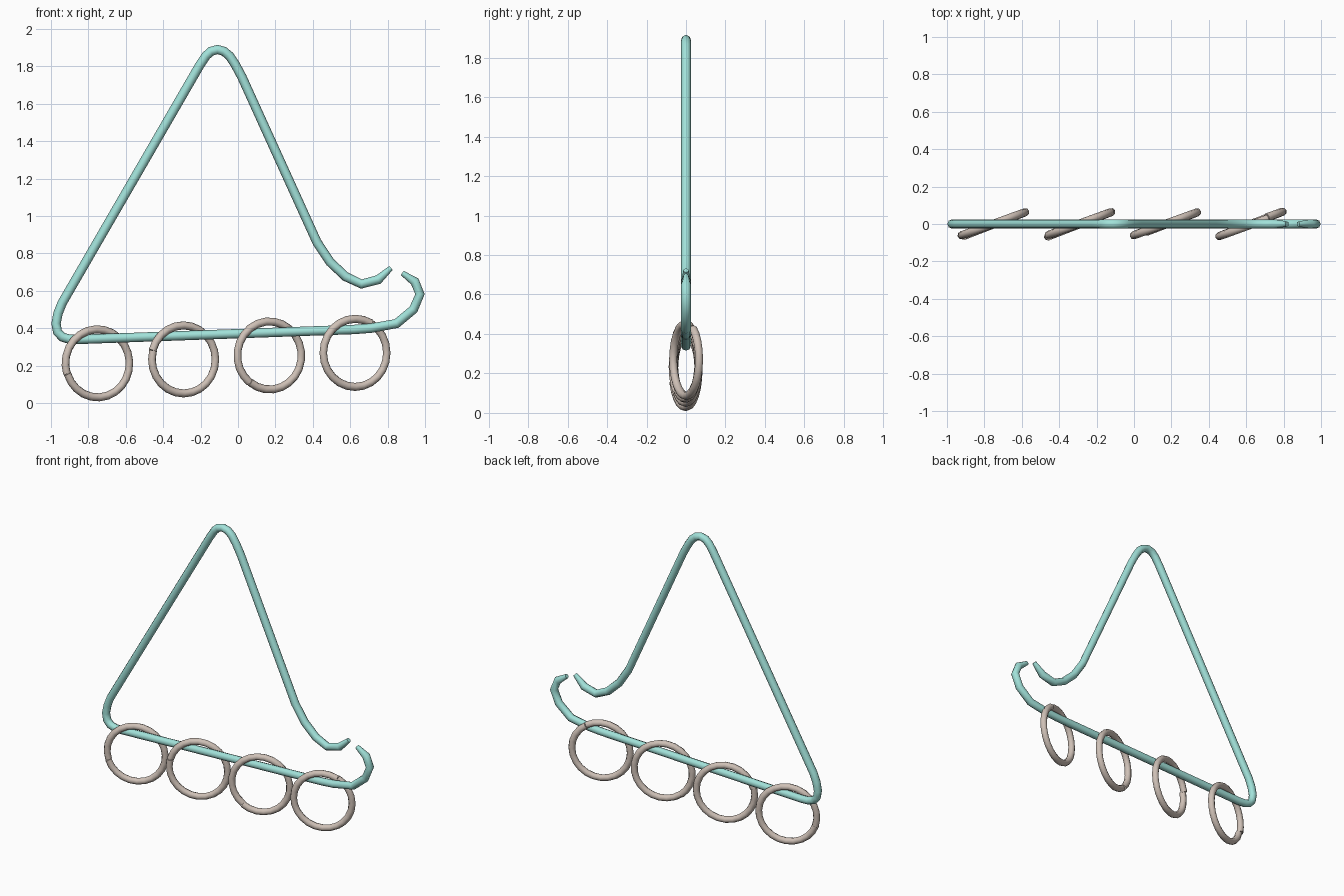
import bpy
import math

if "Cube" in bpy.data.objects:
    bpy.data.objects.remove(bpy.data.objects["Cube"])


def material(name, color):
    m = bpy.data.materials.new(name)
    m.diffuse_color = color
    m.use_nodes = True
    m.node_tree.nodes["Principled BSDF"].inputs["Base Color"].default_value = m.diffuse_color
    return m


def wire(name, points, depth, mat, res=2, taper=None):
    """Round wire swept along a list of 3D points."""
    cu = bpy.data.curves.new(name, 'CURVE')
    cu.dimensions = '3D'
    cu.bevel_depth = depth
    cu.bevel_resolution = res
    cu.use_fill_caps = True
    sp = cu.splines.new('POLY')
    sp.points.add(len(points) - 1)
    for p, co in zip(sp.points, points):
        p.co = (*co, 1)
    if taper:
        sp.points[0].radius = sp.points[-1].radius = taper
    sp.use_smooth = True
    cu.materials.append(mat)
    ob = bpy.data.objects.new(name, cu)
    bpy.context.collection.objects.link(ob)
    return ob


teal = material("teal", (0.36, 0.76, 0.70, 1))
tan = material("tan", (0.62, 0.53, 0.47, 1))

# Triangular holder wire: upper hook, apex, left corner, base, lower hook
profile = [
    (0.818, 0.722), (0.751, 0.660), (0.660, 0.636), (0.575, 0.676),
    (0.492, 0.754), (0.422, 0.860),
    (0.020, 1.745), (-0.015, 1.810), (-0.045, 1.855), (-0.075, 1.880),
    (-0.110, 1.890), (-0.145, 1.880), (-0.172, 1.855), (-0.205, 1.805),
    (-0.940, 0.535), (-0.962, 0.480), (-0.973, 0.425), (-0.965, 0.380),
    (-0.940, 0.353), (-0.905, 0.342), (-0.850, 0.340),
    (0.620, 0.393), (0.710, 0.400), (0.848, 0.425), (0.938, 0.500),
    (0.973, 0.582), (0.945, 0.650), (0.878, 0.695),
]
wire("triangle_holder", [(x, 0, z) for x, z in profile], 0.025, teal, taper=0.55)

# Split rings hung on the base, each with its seam turned to a different place
STEPS = 24
for i, (x, z, seam) in enumerate([(-0.751, 0.212, 198), (-0.291, 0.233, 165),
                                  (0.168, 0.254, 232), (0.626, 0.268, 60)]):
    pts = []
    for k in range(STEPS + 1):
        t = k / STEPS
        a = math.radians(seam) + math.tau * t
        pts.append((0.182 * math.cos(a), 0.008 * (t - 0.5), 0.182 * math.sin(a)))
    ring = wire(f"split_ring_{i + 1}", pts, 0.0215, tan)
    ring.location = (x, 0, z)
    ring.rotation_euler.z = math.radians(20.5)
